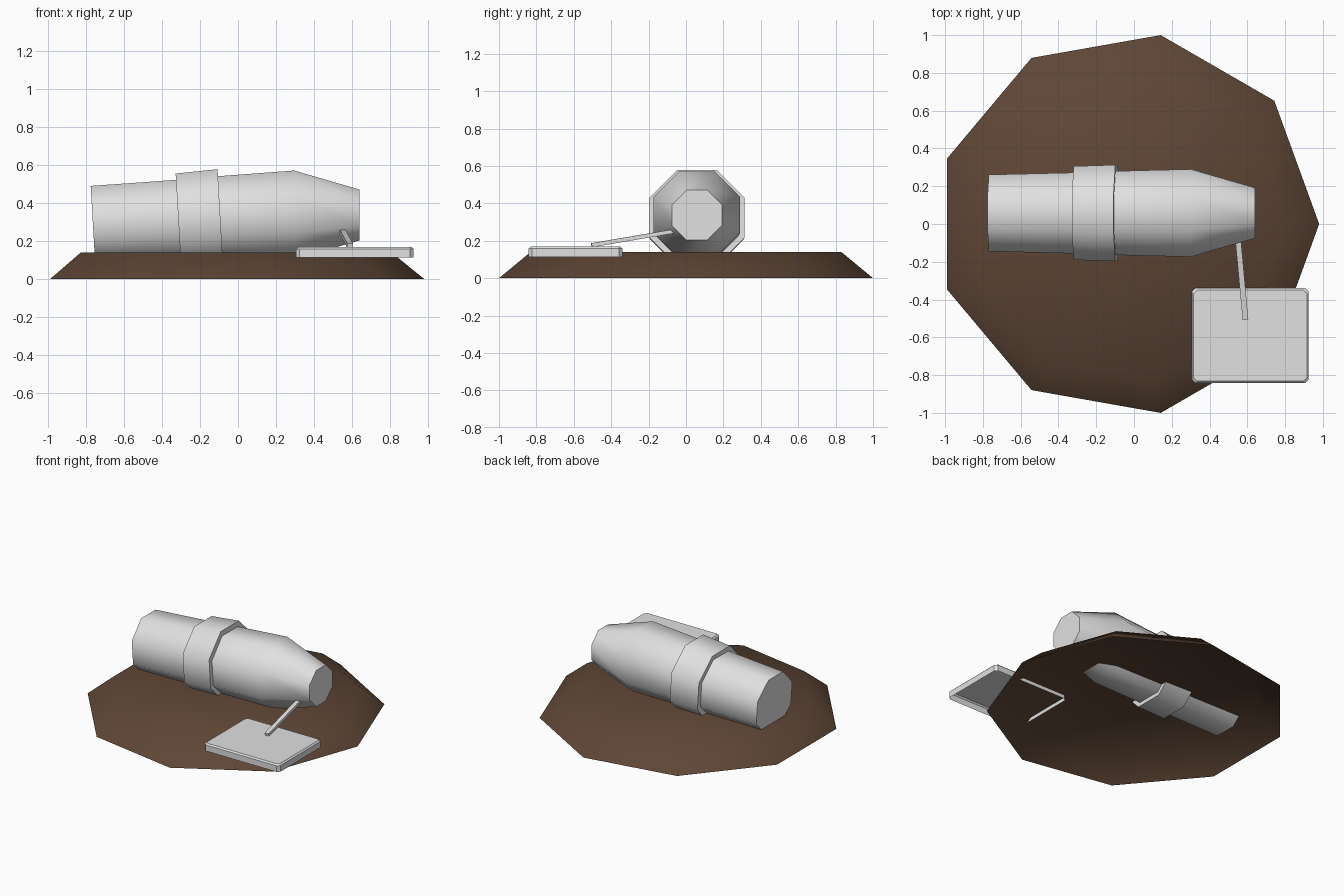
import bpy, bmesh, math
from mathutils import Vector

if "Cube" in bpy.data.objects:
    bpy.data.objects.remove(bpy.data.objects["Cube"])


def material(name, rgb):
    m = bpy.data.materials.new(name)
    m.diffuse_color = (*rgb, 1)
    m.use_nodes = True
    m.node_tree.nodes["Principled BSDF"].inputs["Base Color"].default_value = m.diffuse_color
    return m


GREY = material("pale grey", (0.75, 0.75, 0.75))
BROWN = material("dark brown", (0.112, 0.061, 0.036))


def loft(name, rings, mat, cap_start=True, cap_end=True, smooth=None):
    """Skin a list of equal-length rings of points."""
    bm = bmesh.new()
    loops = [[bm.verts.new(p) for p in r] for r in rings]
    n = len(loops[0])
    for a, b in zip(loops, loops[1:]):
        for i in range(n):
            j = (i + 1) % n
            bm.faces.new((a[i], a[j], b[j], b[i]))
    if cap_start:
        bm.faces.new(loops[0][::-1])
    if cap_end:
        bm.faces.new(loops[-1])
    me = bpy.data.meshes.new(name)
    bm.to_mesh(me)
    bm.free()
    ob = bpy.data.objects.new(name, me)
    bpy.context.collection.objects.link(ob)
    me.materials.append(mat)
    if smooth:
        bpy.ops.object.select_all(action='DESELECT')
        ob.select_set(True)
        bpy.context.view_layer.objects.active = ob
        bpy.ops.object.shade_smooth_by_angle(angle=math.radians(smooth))
    return ob


# Nine-sided earth mound, open underneath
def nonagon(r, z):
    return [(-0.035 + r * math.cos(i * math.tau / 9), r * math.sin(i * math.tau / 9), z)
            for i in range(9)]


loft("mound", [nonagon(1.0154, 0), nonagon(0.843, 0.14)], BROWN, cap_start=False, smooth=60)


# Half-buried octagonal canister: x, z, flat-to-centre radius, lean of the ring
def octagon(x, z, apothem, lean):
    r = apothem / math.cos(math.pi / 8)
    pts = []
    for i in range(8):
        a = (i + 0.5) * math.tau / 8
        v = r * math.sin(a)
        pts.append((x - lean * v, 0.058 + r * math.cos(a), z + v))
    return pts


stations = [(-0.764, 0.287, 0.203, 0.058),   # tail
            (-0.314, 0.308, 0.214, 0.058),
            (-0.314, 0.307, 0.248, 0.058),   # raised collar
            (-0.093, 0.323, 0.255, 0.058),
            (-0.093, 0.319, 0.222, 0.058),   # main body
            (0.303, 0.339, 0.232, 0.03),
            (0.640, 0.337, 0.134, 0.0)]      # nose
# rings run counter-clockwise seen from +x, so the walls face outwards
loft("canister", [octagon(*s) for s in stations], GREY, smooth=50)


# Flat panel with trimmed corners, open underneath
def plate(inset, z, c=0.018):
    x0, x1, y0, y1 = 0.306 + inset, 0.925 - inset, -0.842 + inset, -0.34 - inset
    return [(x0 + c, y0, z), (x1 - c, y0, z), (x1, y0 + c, z), (x1, y1 - c, z),
            (x1 - c, y1, z), (x0 + c, y1, z), (x0, y1 - c, z), (x0, y0 + c, z)]


loft("panel", [plate(0, 0.113), plate(0, 0.158), plate(0.01, 0.168)], GREY, cap_start=False)

# Slim strut joining the panel to the nose
a, b = Vector((0.59, -0.505, 0.176)), Vector((0.55, -0.07, 0.25))
d = (b - a).normalized()
side = d.cross(Vector((0, 0, 1))).normalized() * 0.015
up = side.cross(d).normalized() * 0.011
loft("strut", [[p - side - up, p - side + up, p + side + up, p + side - up] for p in (a, b)], GREY)

# Make the strut walls face outwards
me = bpy.data.objects["strut"].data
bm = bmesh.new()
bm.from_mesh(me)
bmesh.ops.recalc_face_normals(bm, faces=bm.faces)
bm.to_mesh(me)
bm.free()
